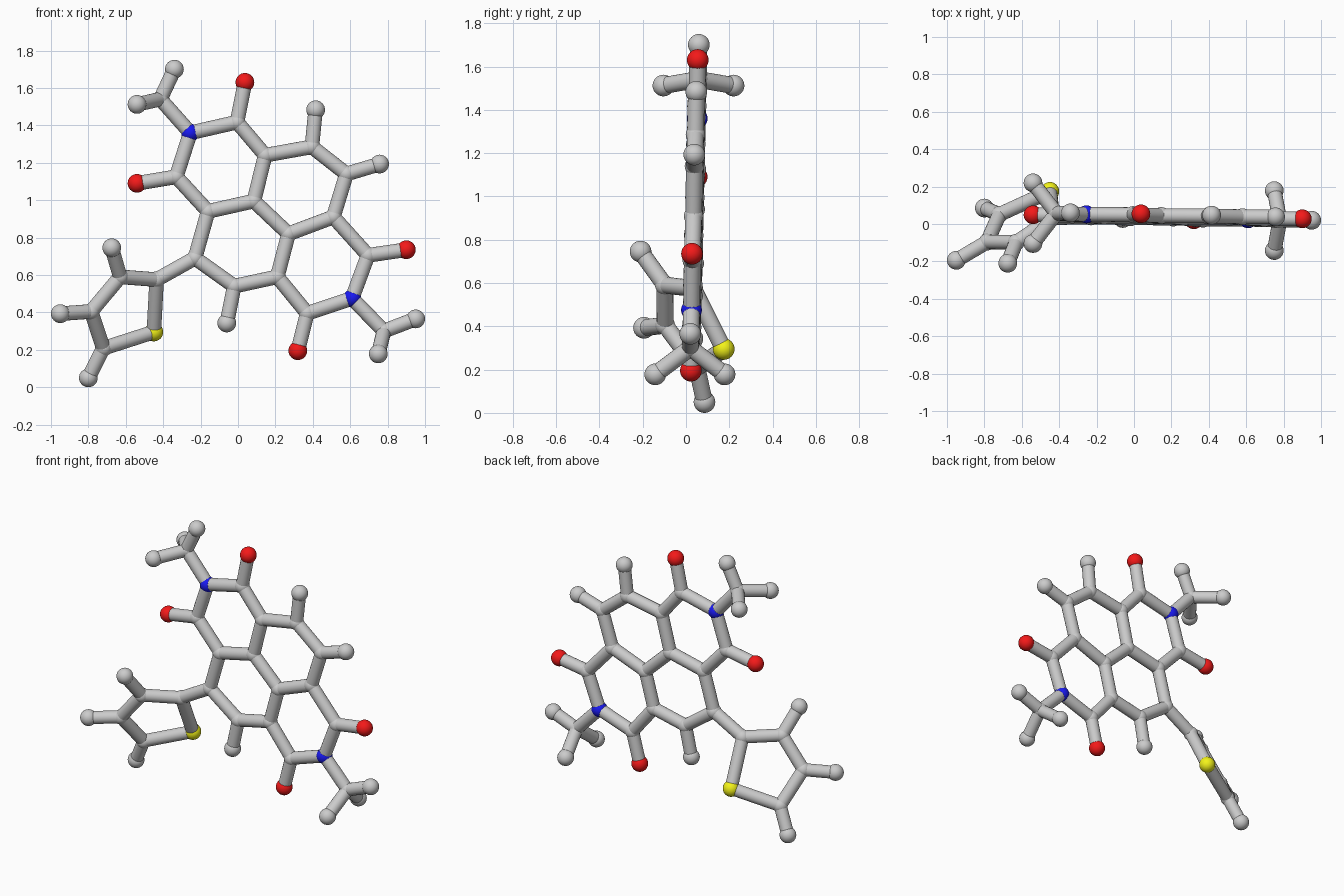
import bpy, bmesh, math
from mathutils import Vector, Matrix

if "Cube" in bpy.data.objects:
    bpy.data.objects.remove(bpy.data.objects["Cube"])

BALL, STICK = 0.05, 0.039


def core(x, z, dy=0.0):
    """Point on the nearly upright plane of the fused rings."""
    return Vector((x, 0.022 + 0.02 * z - 0.01 * x + dy, z))


def side(x, z):
    """Point on the tilted plane of the five-sided ring."""
    return Vector((x, 0.617 + 0.631 * x - 0.538 * z, z))


# Atom positions: fused rings, then the five-sided ring
P = {k: core(*v) for k, v in {
    'c1': (-0.005, 1.417), 'n1': (-0.255, 1.36), 'c2': (-0.33, 1.125),
    'c3': (0.145, 1.24), 'c4': (0.395, 1.285), 'c5': (0.58, 1.14),
    'c6': (0.51, 0.91), 'c7': (0.27, 0.82), 'c8': (0.085, 0.995),
    'c9': (-0.16, 0.94), 'c10': (-0.23, 0.69), 'c11': (-0.02, 0.54),
    'c12': (0.21, 0.59), 'c13': (0.37, 0.395), 'n2': (0.61, 0.475),
    'c14': (0.695, 0.705), 'm1': (-0.415, 1.54), 'm2': (0.78, 0.30),
    'o1': (0.037, 1.63), 'o2': (-0.54, 1.09), 'o3': (0.32, 0.195),
    'o4': (0.90, 0.735), 'h4': (0.415, 1.483), 'h5': (0.757, 1.193),
    'h11': (-0.06, 0.343),
    'ma': (-0.34, 1.70), 'mb': (-0.54, 1.512, 0.162), 'mc': (-0.54, 1.512, -0.162),
    'md': (0.95, 0.365), 'me': (0.75, 0.178, 0.16), 'mf': (0.75, 0.178, -0.16),
}.items()}
P.update({k: side(*v) for k, v in {
    't1': (-0.435, 0.575), 't2': (-0.63, 0.59), 't3': (-0.785, 0.405),
    't4': (-0.72, 0.208), 's': (-0.45, 0.295), 'k2': (-0.675, 0.745),
    'k3': (-0.95, 0.393), 'k4': (-0.80, 0.05),
}.items()})


def finish(bm, name, color=None):
    me = bpy.data.meshes.new(name)
    bm.to_mesh(me)
    bm.free()
    ob = bpy.data.objects.new(name, me)
    bpy.context.collection.objects.link(ob)
    if color:
        mat = bpy.data.materials.new(name + "_color")
        mat.diffuse_color = (*color, 1)
        mat.use_nodes = True
        mat.node_tree.nodes["Principled BSDF"].inputs["Base Color"].default_value = mat.diffuse_color
        me.materials.append(mat)
    bpy.ops.object.select_all(action='DESELECT')
    ob.select_set(True)
    bpy.context.view_layer.objects.active = ob
    bpy.ops.object.shade_smooth_by_angle(angle=math.radians(40))


def balls(name, keys, radius=BALL, color=None):
    bm = bmesh.new()
    for k in keys.split():
        bmesh.ops.create_uvsphere(bm, u_segments=32, v_segments=16, radius=radius,
                                  matrix=Matrix.Translation(P[k]))
    finish(bm, name, color)


def sticks(name, *chains):
    """Round rods between consecutive points of each chain."""
    bm = bmesh.new()
    for chain in chains:
        keys = chain.split()
        for a, b in zip(keys, keys[1:]):
            d = P[b] - P[a]
            m = Matrix.Translation((P[a] + P[b]) / 2) @ d.to_track_quat('Z', 'Y').to_matrix().to_4x4()
            bmesh.ops.create_cone(bm, cap_ends=True, segments=20, radius1=STICK,
                                  radius2=STICK, depth=d.length, matrix=m)
    finish(bm, name)


# Rods
sticks("fused_ring_bonds", "c1 n1 c2 c9 c8 c3 c1", "c3 c4 c5 c6 c7 c8",
       "c9 c10 c11 c12 c7", "c12 c13 n2 c14 c6")
sticks("oxygen_bonds", "c1 o1", "c2 o2", "c13 o3", "c14 o4")
sticks("ring_hydrogen_bonds", "c4 h4", "c5 h5", "c11 h11")
sticks("upper_methyl_bonds", "n1 m1 ma", "mb m1 mc")
sticks("lower_methyl_bonds", "n2 m2 md", "me m2 mf")
sticks("side_ring_bonds", "c10 t1 t2 t3 t4 s t1", "t2 k2", "t3 k3", "t4 k4")

# Joints and end balls
balls("carbon_joints", "c1 c2 c3 c4 c5 c6 c7 c8 c9 c10 c11 c12 c13 c14 m1 m2 t1 t2 t3 t4", 0.045)
balls("hydrogen_balls", "h4 h5 h11 ma mb mc md me mf k2 k3 k4")
balls("oxygen_balls", "o1 o2 o3 o4", color=(0.9, 0.01, 0.01))
balls("nitrogen_joints", "n1 n2", 0.048, color=(0.01, 0.01, 0.9))
balls("sulfur_joint", "s", color=(0.9, 0.9, 0.01))
